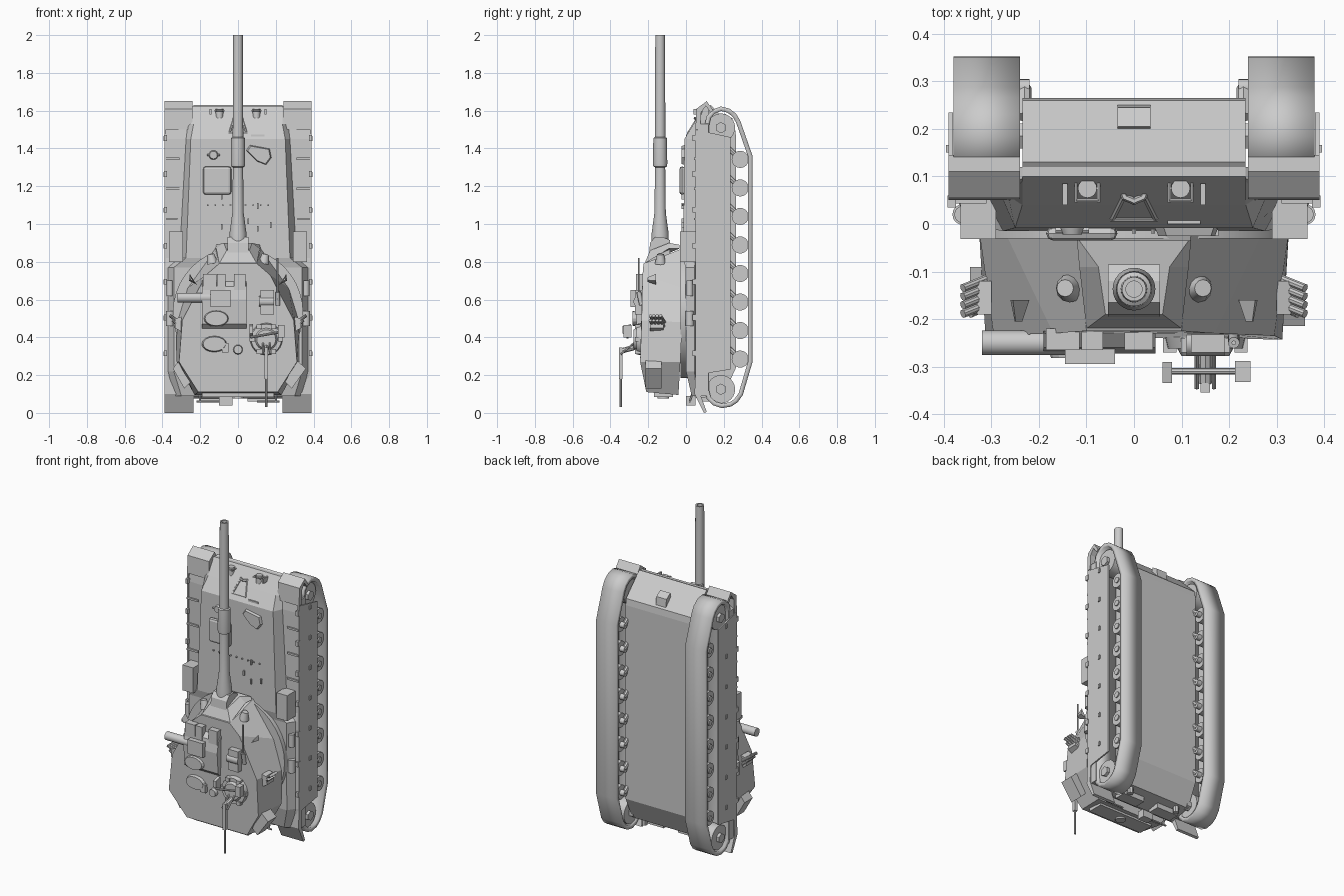
import bpy, bmesh, math
from mathutils import Vector

def finish(name, bm, smooth=False):
    bmesh.ops.recalc_face_normals(bm, faces=bm.faces)
    me = bpy.data.meshes.new(name)
    bm.to_mesh(me)
    bm.free()
    ob = bpy.data.objects.new(name, me)
    bpy.context.collection.objects.link(ob)
    if smooth:
        bpy.ops.object.select_all(action='DESELECT')
        ob.select_set(True)
        bpy.context.view_layer.objects.active = ob
        bpy.ops.object.shade_smooth_by_angle(angle=math.radians(32))
    return ob

def loft(name, rings, caps=True, smooth=False):
    bm = bmesh.new()
    vs = [[bm.verts.new(p) for p in r] for r in rings]
    for a, b in zip(vs, vs[1:]):
        for i in range(len(a)):
            j = (i + 1) % len(a)
            bm.faces.new((a[i], a[j], b[j], b[i]))
    if caps:
        bm.faces.new(vs[0])
        bm.faces.new(vs[-1])
    return finish(name, bm, smooth)

def prism(name, yz, x0, x1, **kw):          # side profile extruded across x
    return loft(name, [[(x, y, z) for y, z in yz] for x in (x0, x1)], **kw)

def plate(name, xz, y0, y1, s=1.0):         # plan outline extruded through y, top scaled
    cx = sum(p[0] for p in xz) / len(xz)
    cz = sum(p[1] for p in xz) / len(xz)
    top = [(cx + (x - cx) * s, y1, cz + (z - cz) * s) for x, z in xz]
    return loft(name, [[(x, y0, z) for x, z in xz], top])

def box(name, x0, x1, y0, y1, z0, z1, bevel=0):
    ob = plate(name, [(x0, z0), (x1, z0), (x1, z1), (x0, z1)], y0, y1)
    if bevel:
        m = ob.modifiers.new('bevel', 'BEVEL')
        m.width, m.segments = bevel, 2
    return ob

def rod(name, p, q, r, r2=None, n=16):
    p, q = Vector(p), Vector(q)
    bm = bmesh.new()
    bmesh.ops.create_cone(bm, cap_ends=True, segments=n, radius1=r,
                          radius2=r if r2 is None else r2, depth=(q - p).length)
    m = (q - p).to_track_quat('Z', 'Y').to_matrix().to_4x4()
    m.translation = (p + q) / 2
    bm.transform(m)
    return finish(name, bm, n > 8)

def mirrored(half):                          # half outline (x, ...) into a closed one
    return half + [(-p[0],) + tuple(p[1:]) for p in reversed(half)]

# hull
prism('lower_hull', [(.10, 1.61), (.13, 1.63), (.26, 1.50), (.265, 1.46), (.265, .24),
                     (.20, .10), (.06, .075), (.03, .10)], -.235, .235)
sections = [(1.625, .235, .235, .235, .10, .09), (1.53, .235, .265, .385, .04, .06),
            (1.45, .25, .275, .385, -.008, .05), (.82, .275, .31, .385, -.015, .05),
            (.77, .34, .37, .385, -.003, .045), (.22, .34, .37, .385, .0, .045),
            (.09, .30, .34, .385, .03, .055)]
loft('upper_hull', [[(x, y, z) for x, y in mirrored([(w1, yt), (w2, ys), (w3, ys + .005), (w3, .12)])]
                    for z, w1, w2, w3, yt, ys in sections])

# running gear, fenders and skirts
track = [(.34, 1.36), (.277, 1.54), (.257, 1.575), (.225, 1.6), (.185, 1.61), (.145, 1.595),
         (.12, 1.565), (.11, 1.52), (.11, .12), (.12, .08), (.15, .05), (.19, .037),
         (.235, .045), (.265, .065), (.29, .10), (.34, .27)]
for s, side in ((-1, 'left'), (1, 'right')):
    t = prism('track_' + side, track, s * .24, s * .38, caps=False, smooth=True)
    m = t.modifiers.new('thickness', 'SOLIDIFY')
    m.thickness, m.offset = .024, 0
    for i in range(8):
        z = .285 + i * .151
        rod('road_wheel', (s * .25, .287, z), (s * .365, .287, z), .045, n=24)
        rod('wheel_hub', (s * .22, .287, z), (s * .372, .287, z), .018)
        rod('suspension_arm', (s * .23, .225, z + .06), (s * .23, .287, z), .014, n=8)
    for z, nm in ((1.51, 'idler_wheel'), (.125, 'drive_sprocket')):
        rod(nm, (s * .25, .185, z), (s * .36, .185, z), .075, n=24)
        rod(nm + '_hub', (s * .22, .185, z), (s * .378, .185, z), .03, n=6)
    prism('side_skirt', [(.05, 1.50), (.235, 1.46), (.235, .23), (.05, .20)], s * .381, s * .39)
    for i in range(7):
        z = .30 + i * .19
        box('skirt_clip', s * .385, s * .395, .15, .166, z, z + .025)
        box('skirt_hinge', s * .375, s * .392, .035, .06, z, z + .03)
    prism('front_fender', [(.05, 1.50), (.055, 1.61), (.11, 1.65), (.145, 1.60), (.13, 1.59),
                           (.105, 1.625), (.08, 1.59), (.075, 1.50)], s * .24, s * .39)
    prism('rear_mudflap', [(.05, .21), (.045, .10), (.095, 0), (.11, .005), (.075, .10),
                           (.08, .21)], s * .235, s * .39)
    box('fender_box', s * .29, s * .365, -.032, .05, .80, .96)
    rod('fender_canister', (s * .36, .02, .46), (s * .36, .02, .54), .022)
    rod('fender_canister', (s * .36, .02, .62), (s * .36, .02, .70), .018)
    for z in (1.02, 1.18, 1.34):
        box('fender_strap', s * .31, s * .388, .043, .052, z, z + .012)
    # headlamps with guard frames
    rod('headlamp', (s * .098, .075, 1.56), (s * .098, .075, 1.61), .02)
    for dx in (-.024, .024):
        rod('lamp_guard', (s * .098 + dx, .10, 1.60), (s * .098 + dx, .045, 1.60), .004, n=6)
    for y in (.05, .095):
        rod('lamp_guard', (s * .074, y, 1.60), (s * .122, y, 1.60), .004, n=6)
    box('lamp_bracket', s * .14, s * .15, .04, .085, 1.58, 1.61)
    # rear fittings
    box('rear_grille', s * .05, s * .2, .075, .15, .06, .10)
    rod('rear_hook', (s * .17, .17, .06), (s * .17, .17, .12), .018, n=8)
    rod('rear_rail', (s * .1, .02, .06), (s * .22, .02, .06), .006, n=6)
    rod('rear_rail_post', (s * .2, .02, .06), (s * .2, .04, .12), .006, n=6)

# hull front and deck fittings
prism('tow_eye', [(.20, 1.55), (.205, 1.585), (.245, 1.56), (.25, 1.51)], -.035, .035)
box('driver_hatch', -.185, -.035, -.035, -.005, 1.155, 1.305, .022)
plate('engine_vent', [(.04, 1.39), (.06, 1.42), (.17, 1.40), (.18, 1.35), (.15, 1.31), (.1, 1.33)],
      0, -.025, .85)
rod('filler_cap', (-.13, 0, 1.365), (-.13, -.022, 1.365), .028, .02)
rod('filler_handle', (-.165, -.014, 1.365), (-.095, -.014, 1.365), .006, n=6)
box('deck_step', .07, .14, .0, .03, 1.455, 1.475)
for i in range(9):
    rod('deck_bolt', (-.16 + i * .04, -.01, 1.10), (-.16 + i * .04, -.02, 1.10), .005, n=6)
for x, z in ((-.09, 1.13), (.05, 1.0), (.1, .96), (.1, 1.08), (.17, .98), (-.09, .97)):
    box('deck_catch', x, x + .008, -.025, -.01, z, z + .03)
bpy.ops.mesh.primitive_torus_add(major_segments=8, minor_segments=6, major_radius=.027,
                                 minor_radius=.008, location=(0, .075, 1.56))
bpy.context.object.name = 'travel_lock_ring'
for s in (-1, 1):
    rod('travel_lock_leg', (s * .02, .06, 1.56), (s * .045, .01, 1.48), .006, n=6)
rod('travel_lock_bar', (-.05, .01, 1.48), (.05, .01, 1.48), .006, n=6)
box('rear_crate', -.1, -.03, .0, .05, .04, .09)

# turret
rod('turret_ring', (0, .01, .53), (0, -.03, .53), .345, n=40)
base = [(.12, -.02, .87), (.27, -.02, .66), (.325, -.02, .48), (.325, -.03, .27), (.23, -.04, .095)]
roof = [(.10, -.225, .79), (.17, -.23, .73), (.295, -.235, .49), (.312, -.243, .27), (.21, -.21, .11)]
loft('turret', [mirrored(base), mirrored(roof)])
loft('mantlet_cheeks', [mirrored([(.12, -.035, .87), (.115, -.09, .87), (.10, -.22, .79)]),
                        mirrored([(.115, -.035, .89), (.075, -.09, .90), (.06, -.19, .86)])])
prism('mantlet', [(-.085, .84), (-.085, .915), (-.12, .93), (-.165, .93), (-.19, .90), (-.20, .80)],
      -.055, .055)
# gun barrel, revolved with an open bore
gun = [(.045, .88), (.045, .95), (.03, 1.06), (.027, 1.30), (.036, 1.305), (.038, 1.32),
       (.036, 1.455), (.028, 1.46), (.0255, 2.0), (.017, 2.0), (.017, 1.85)]
loft('gun_barrel', [[(r * math.cos(a * math.pi / 12), -.137 + r * math.sin(a * math.pi / 12), z)
                     for a in range(24)] for r, z in gun], smooth=True)

for s in (-1, 1):
    # cheek fittings, lifting eyes, smoke tubes, rear stowage
    rod('cheek_dome', (s * .135, -.135, .79), (s * .145, -.135, .84), .03, .018, 12)
    plate('lifting_eye', [(s * .22, .68), (s * .26, .70), (s * .255, .735)], -.16, -.205, .4)
    for i in range(4):
        for j in (0, 1):
            y = -.125 - i * .018
            rod('smoke_tube', (s * (.30 + j * .01), y + .01, .45 + j * .03),
                (s * (.345 + j * .015), y - .01, .49 + j * .025), .009, n=10)
    plate('smoke_bracket', [(s * .30, .43), (s * .335, .45), (s * .33, .50), (s * .30, .51)], -.12, -.19)
    w = .10 if s > 0 else .085
    plate('stowage_box', [(s * .25, .165), (s * .285, .13), (s * (.26 + w), .235), (s * .31, .28)],
          -.13 if s > 0 else -.09, -.215 if s > 0 else -.17)
box('bustle_plate', -.19, .19, -.17, -.07, .085, .11)
rod('bustle_port', (0, -.12, .10), (0, -.12, .075), .03)

# roof equipment
prism('sight_housing', [(-.225, .70), (-.26, .67), (-.272, .60), (-.262, .47), (-.23, .44)], -.19, .045)
box('sight_block', -.145, -.04, -.295, -.25, .56, .65)
for x0, x1 in ((-.185, -.115), (-.11, -.065), (-.02, .04)):
    box('sight_hood', x0, x1, -.265, -.22, .65, .735)
rod('rangefinder_left', (-.32, -.25, .61), (-.1, -.25, .61), .026)
rod('rangefinder_right', (.11, -.25, .59), (.19, -.25, .59), .028)
box('sight_cover', .12, .19, -.27, -.22, .52, .65)
oval = [(-.115 + .07 * math.cos(a * math.pi / 8), .50 + .045 * math.sin(a * math.pi / 8)) for a in range(16)]
plate('gunner_hatch', oval, -.25, -.282, .85)
plate('loader_hatch', [(x - .01, z - .135) for x, z in oval], -.22, -.256, .85)
box('hatch_hinge', -.085, -.05, -.255, -.23, .32, .37)
rod('roof_vent', (0, -.23, .335), (0, -.258, .335), .026, .022)
rod('antenna_base', (.21, -.235, .57), (.21, -.25, .64), .012)
rod('antenna', (.21, -.25, .60), (.21, -.25, .82), .005, n=8)
rod('commander_cupola', (.15, -.22, .39), (.15, -.262, .39), .09, .08, 24)
rod('commander_hatch', (.15, -.26, .39), (.15, -.278, .39), .06, .05, 24)
for a in range(6):
    x, z = .15 + .075 * math.cos(a * 1.047), .39 + .075 * math.sin(a * 1.047)
    box('periscope', x - .014, x + .014, -.27, -.24, z - .012, z + .012)

# roof machine gun
rod('gun_mount_post', (.15, -.26, .35), (.15, -.335, .33), .014, n=8)
for dx in (-.018, .018):
    rod('gun_cradle', (.15 + dx, -.275, .37), (.15 + dx, -.345, .31), .005, n=6)
rod('mount_crossbar', (.065, -.31, .40), (.235, -.31, .43), .007, n=8)
box('ammo_box', .212, .245, -.332, -.288, .40, .465)
prism('mount_shield', [(-.29, .40), (-.335, .42), (-.335, .46), (-.29, .47)], .06, .08)
box('machine_gun_body', .14, .16, -.355, -.335, .18, .345)
rod('machine_gun_barrel', (.15, -.345, .03), (.15, -.345, .19), .006, n=8)
